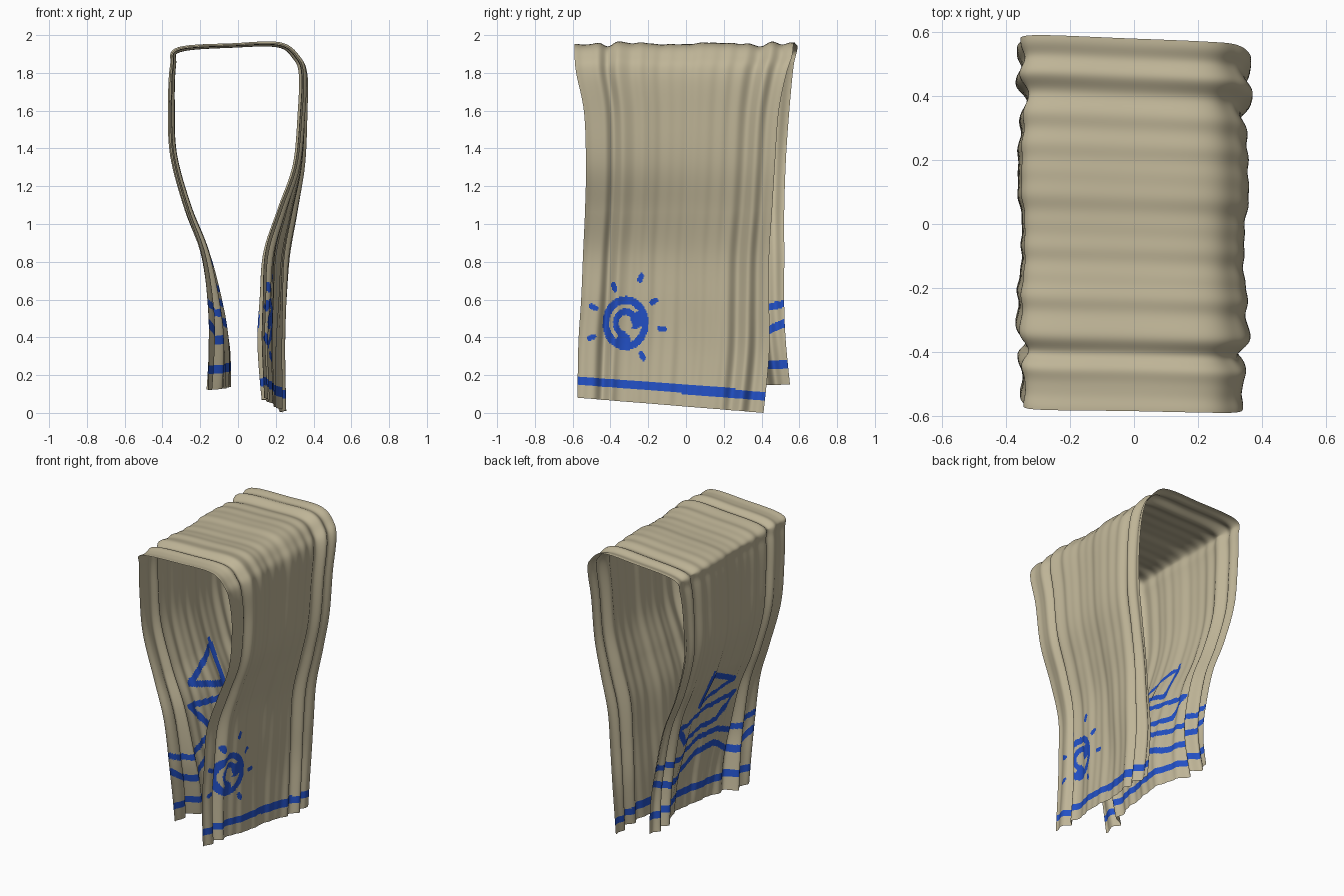
import bpy, bmesh, math
from mathutils import Vector

if "Cube" in bpy.data.objects:
    bpy.data.objects.remove(bpy.data.objects["Cube"])

# Drape stations: x, z, y at front edge, y at back edge, fold depth, hem tilt, sideways skew
STATIONS = [
    (-0.088, 0.145, -0.45, 0.55, 0.046, 0.03, 0.02),
    (-0.088, 0.35, -0.48, 0.53, 0.050, 0.03, 0.02),
    (-0.11, 0.55, -0.51, 0.52, 0.050, 0.02, 0.01),
    (-0.172, 0.85, -0.52, 0.52, 0.042, 0.01, 0),
    (-0.27, 1.10, -0.51, 0.52, 0.038, 0, 0),
    (-0.345, 1.38, -0.52, 0.53, 0.034, 0, 0),
    (-0.355, 1.65, -0.54, 0.55, 0.032, 0, 0),
    (-0.345, 1.85, -0.56, 0.57, 0.028, 0, 0),
    (-0.31, 1.935, -0.58, 0.59, 0.024, 0, 0),
    (-0.02, 1.957, -0.585, 0.58, 0.020, 0, 0),
    (0.22, 1.960, -0.59, 0.57, 0.024, 0, 0),
    (0.315, 1.89, -0.59, 0.56, 0.030, 0, 0),
    (0.35, 1.80, -0.58, 0.53, 0.032, 0, 0.01),
    (0.347, 1.60, -0.54, 0.49, 0.030, 0, 0.02),
    (0.327, 1.32, -0.53, 0.47, 0.028, 0, 0.04),
    (0.265, 1.08, -0.535, 0.455, 0.030, 0, 0.09),
    (0.21, 0.85, -0.545, 0.44, 0.034, -0.02, 0.12),
    (0.195, 0.60, -0.555, 0.44, 0.036, -0.04, 0.12),
    (0.185, 0.35, -0.57, 0.44, 0.040, -0.06, 0.12),
    (0.192, 0.05, -0.575, 0.41, 0.036, -0.08, 0.11),
]
COLS = 180


def spline(a, b, c, d, t):
    """Smooth curve through b and c, for every station value."""
    return [0.5 * (2*q + (r - p)*t + (2*p - 5*q + 4*r - s)*t*t
                   + (3*q - p - 3*r + s)*t**3) for p, q, r, s in zip(a, b, c, d)]


def fold(v, s):
    """Fold wave across the cloth: calm in the middle, deep near both edges."""
    w = 2 * math.pi
    edge = math.exp(-((v - 0.15)/0.08)**2) + math.exp(-((v - 0.87)/0.08)**2)
    f = 0.22 * math.sin(w*(2.6*v + 0.5*math.sin(3*s)) + 0.6)
    f += 0.08 * math.sin(w*(7.3*v - 0.7*s) + 2.0)
    f += 0.65 * edge * math.sin(w*(8.7*v + 0.5*s) + 1.0)
    f += 0.05 * math.sin(w*(15.7*v + 0.4*s) + 2*math.sin(5*v))
    return f + math.cos(w*v) * max(0, 1 - 2.5*s)   # left hem bows inwards


def seg_dist(y, z, a, b):
    dy, dz = b[0]-a[0], b[1]-a[1]
    t = ((y-a[0])*dy + (z-a[1])*dz) / (dy*dy + dz*dz)
    t = max(0, min(1, t))
    return math.hypot(y - a[0] - t*dy, z - a[1] - t*dz)


SAIL = [(0.10, 1.09), (-0.20, 0.94), (0.09, 0.85), (0.10, 1.09)]
HULL = [(-0.26, 0.82), (0.29, 0.76), (0.20, 0.63), (-0.14, 0.67), (-0.26, 0.82)]
RAYS = [(-0.24, 0.715), (-0.38, 0.665), (-0.49, 0.56), (-0.50, 0.40),
        (-0.17, 0.59), (-0.125, 0.445), (-0.23, 0.30)]
SUN = (-0.32, 0.475)


def boat_side(y, z, hem):
    if 0.085 < hem < 0.132:
        return True
    wave = math.cos(2*math.pi*(y + 0.13)/(0.76 if y > -0.13 else 0.42))
    if abs(z - 0.44 - 0.055*wave) < 0.023 or abs(z - 0.56 - 0.03*wave) < 0.02:
        return True
    return any(seg_dist(y, z, p[i], p[i+1]) < 0.019
               for p in (SAIL, HULL) for i in range(len(p)-1))


def sun_side(y, z, hem):
    if 0.067 < hem < 0.113:
        return True
    dy, dz = y - SUN[0], z - SUN[1]
    d = math.hypot(dy/0.122, dz/0.143)
    if 0.71 < d < 1 or (0.30 < d < 0.55 and (dz > -0.03 or dy < 0)):
        return True
    if math.hypot(dy - 0.07, dz - 0.02) < 0.042 or math.hypot(dy + 0.01, dz + 0.09) < 0.038:
        return True
    for ry, rz in RAYS:
        k = Vector((ry - SUN[0], rz - SUN[1])).normalized() * 0.012
        if seg_dist(y, z, (ry-k.x, rz-k.y), (ry+k.x, rz+k.y)) < 0.014:
            return True
    return False


def material(name, rgb):
    m = bpy.data.materials.new(name)
    m.diffuse_color = (*rgb, 1)
    m.use_nodes = True
    m.node_tree.nodes["Principled BSDF"].inputs["Base Color"].default_value = m.diffuse_color
    return m


# Rows along the drape, finer in the painted lower parts
rows = []
last = len(STATIONS) - 1
for i in range(last):
    pts = [STATIONS[max(0, min(last, i+k))] for k in (-1, 0, 1, 2)]
    n = 36 if STATIONS[i][1] < 1.2 and STATIONS[i+1][1] < 1.2 else 8
    rows += [spline(*pts, j/n) for j in range(n)]
rows.append(list(STATIONS[-1]))

# Cloth surface
bm = bmesh.new()
grid = []
for r, (x, z, y0, y1, depth, tilt, skew) in enumerate(rows):
    p, q = rows[max(0, r-1)], rows[min(len(rows)-1, r+1)]
    nrm = Vector((-(q[1]-p[1]), q[0]-p[0])).normalized()
    s = r / (len(rows) - 1)
    line = []
    for c in range(COLS + 1):
        v = c / COLS
        f = depth * fold(v, s)
        line.append(bm.verts.new((x + nrm.x*f + skew*(v - 0.5), y0 + (y1-y0)*v,
                                  z + nrm.y*f + tilt*(v - 0.5))))
    grid.append(line)

# Stand on the ground, centred
lo = [min(v.co[k] for v in bm.verts) for k in range(3)]
hi = [max(v.co[k] for v in bm.verts) for k in range(3)]
for v in bm.verts:
    v.co -= Vector(((lo[0] + hi[0]) / 2, (lo[1] + hi[1]) / 2, lo[2]))

# Faces, with the blue drawings picked by position
half = len(rows) // 2
for r in range(len(rows) - 1):
    for c in range(COLS):
        face = bm.faces.new((grid[r][c], grid[r+1][c], grid[r+1][c+1], grid[r][c+1]))
        face.smooth = True
        m = face.calc_center_median()
        if m.z < 1.2:
            paint, end = (boat_side, grid[0]) if r < half else (sun_side, grid[-1])
            face.material_index = int(paint(m.y, m.z, m.z - end[c].co.z))
bm.normal_update()
if sum(f.normal.z * f.calc_area() for f in bm.faces) < 0:
    bmesh.ops.reverse_faces(bm, faces=bm.faces)

mesh = bpy.data.meshes.new("draped_towel")
bm.to_mesh(mesh)
bm.free()
mesh.materials.append(material("beige cloth", (0.52, 0.46, 0.31)))
mesh.materials.append(material("blue print", (0.016, 0.08, 0.56)))
towel = bpy.data.objects.new("draped_towel", mesh)
bpy.context.collection.objects.link(towel)
